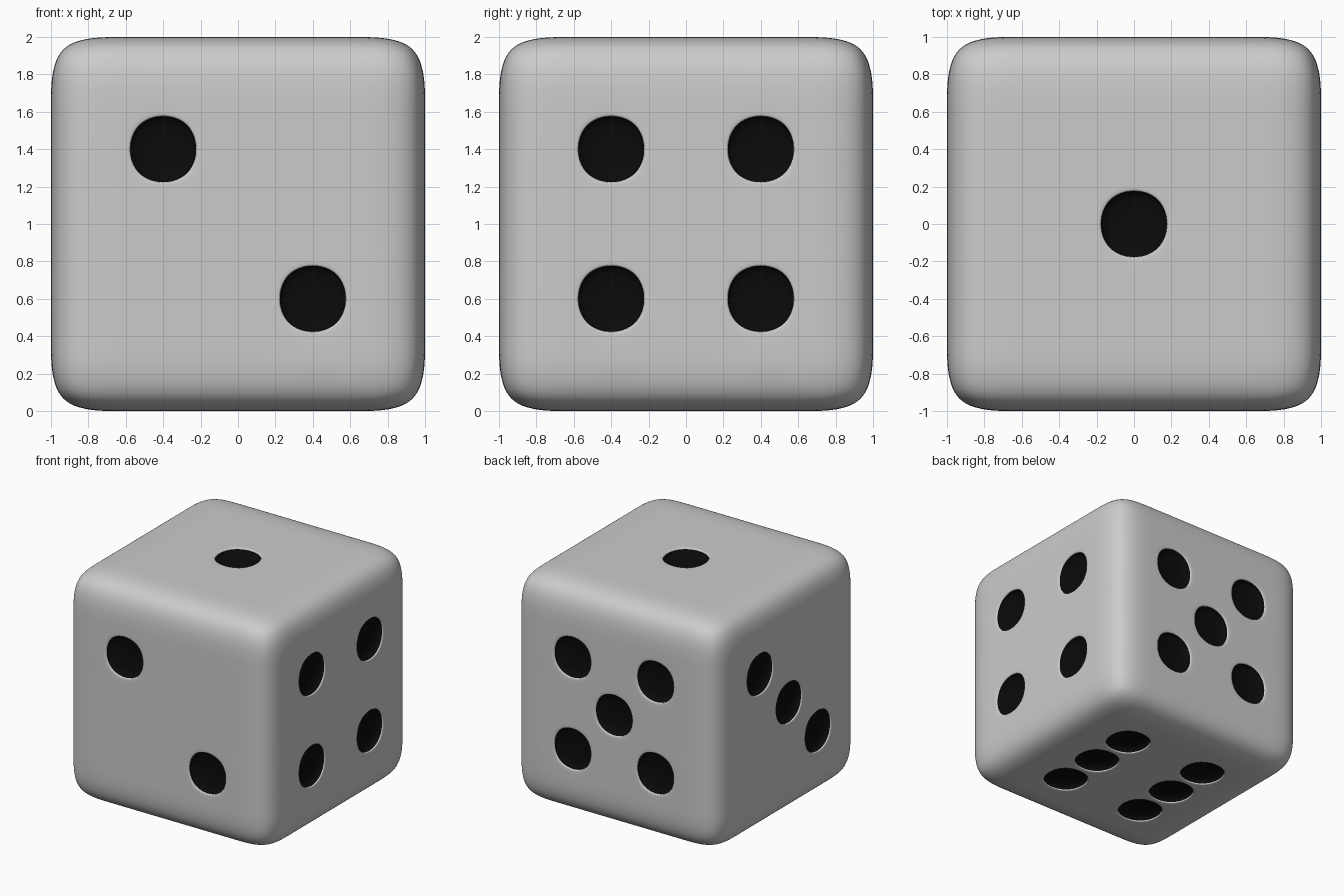
import bpy
import bmesh
from mathutils import Vector

if "Cube" in bpy.data.objects:
    bpy.data.objects.remove(bpy.data.objects["Cube"])

STEP = 0.4      # pip spacing, equal to one grid cell
RIM = 0.013     # narrow rim left around each pip
DEPTH = 0.07    # pip recess

corners = [(a, b) for a in (-1, 1) for b in (-1, 1)]

# Pip layout: face normal axis, sign -> positions along the two other axes
layout = {
    (2, 1): [(0, 0)],                                        # top: one
    (1, -1): [(-1, 1), (1, -1)],                             # front: two
    (0, -1): [(-1, -1), (0, 0), (1, 1)],                     # left: three
    (0, 1): corners,                                         # right: four
    (1, 1): corners + [(0, 0)],                              # back: five
    (2, -1): [(a, b) for a in (-1, 1) for b in (-1, 0, 1)],  # bottom: six
}


def pip_centre(axis, sign, uv):
    p = [uv[0] * STEP, uv[1] * STEP]
    p.insert(axis, sign)
    return Vector(p)


# Die body: cube split into 5 x 5 cells per side
bm = bmesh.new()
bmesh.ops.create_cube(bm, size=2)
bmesh.ops.subdivide_edges(bm, edges=bm.edges[:], cuts=4, use_grid_fill=True)

centres = [pip_centre(a, s, uv) for (a, s), spots in layout.items() for uv in spots]
pips = [min(bm.faces, key=lambda f: (f.calc_center_median() - c).length) for c in centres]

# Recessed pips: inset a rim, then sink the inner face
bmesh.ops.inset_individual(bm, faces=pips, thickness=RIM)
walls = bmesh.ops.inset_individual(bm, faces=pips, thickness=0.002)["faces"]
for f in pips:
    n = f.normal.copy()
    for v in f.verts:
        v.co -= n * DEPTH
for f in bm.faces:
    f.smooth = True
for f in pips + walls:
    f.material_index = 1

bmesh.ops.translate(bm, verts=bm.verts[:], vec=(0, 0, 1))
mesh = bpy.data.meshes.new("die")
bm.to_mesh(mesh)
bm.free()

# Grey body slot and black pip slot
grey = bpy.data.materials.new("body_grey")
black = bpy.data.materials.new("pip_black")
black.diffuse_color = (0.003, 0.003, 0.003, 1)
black.use_nodes = True
black.node_tree.nodes["Principled BSDF"].inputs["Base Color"].default_value = black.diffuse_color
mesh.materials.append(grey)
mesh.materials.append(black)

die = bpy.data.objects.new("die", mesh)
bpy.context.collection.objects.link(die)
sub = die.modifiers.new("rounding", 'SUBSURF')
sub.levels = sub.render_levels = 4
